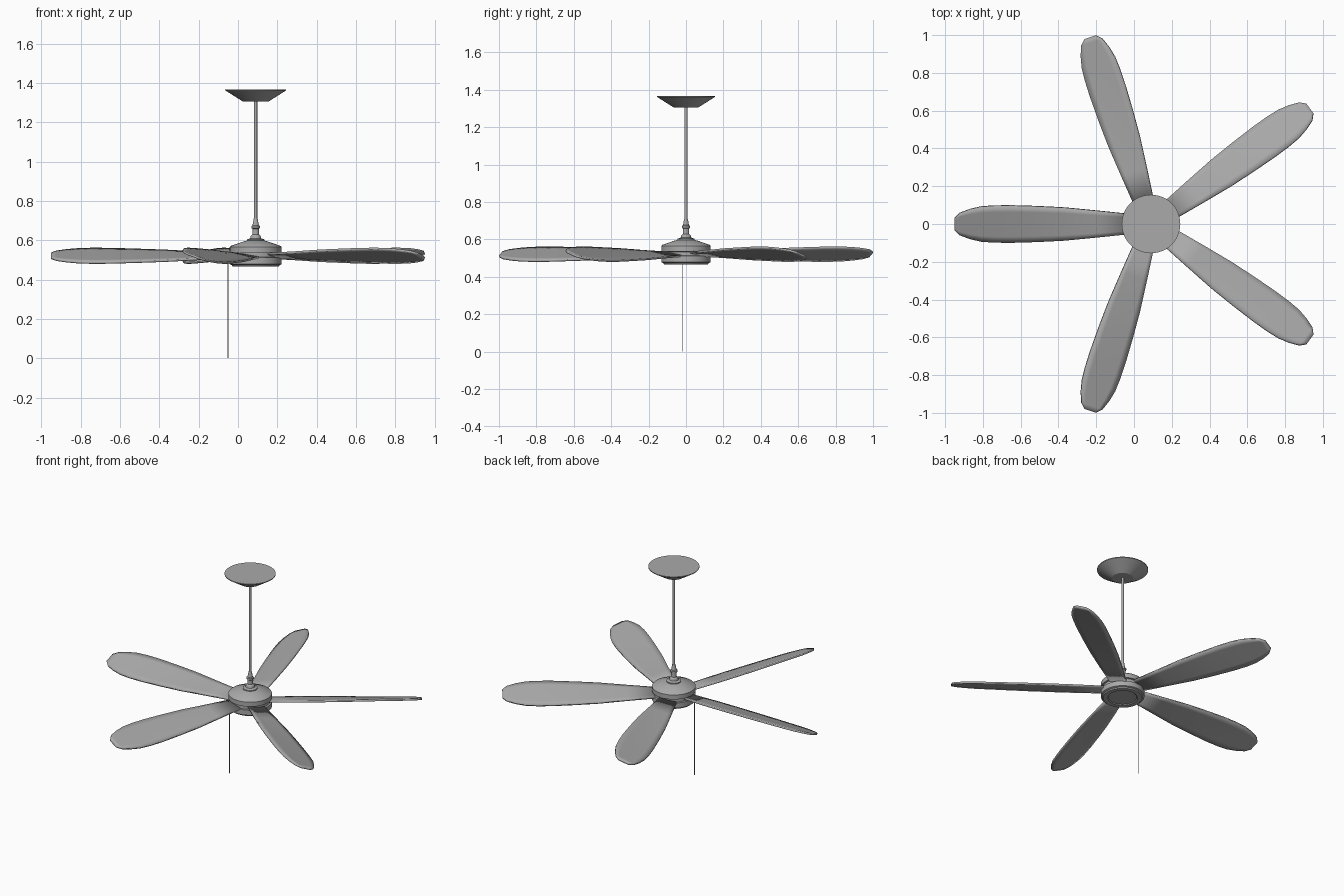
import bpy, bmesh, math
from mathutils import Matrix

if "Cube" in bpy.data.objects:
    bpy.data.objects.remove(bpy.data.objects["Cube"])

AXIS_X = 0.09      # fan axis
BLADE_Z = 0.521    # blade mid height

grey = bpy.data.materials.new("plain grey")
grey.diffuse_color = (0.4, 0.4, 0.4, 1)
grey.use_nodes = True
grey.node_tree.nodes["Principled BSDF"].inputs["Base Color"].default_value = (0.4, 0.4, 0.4, 1)


def finish(name, bm, angle=30):
    bmesh.ops.recalc_face_normals(bm, faces=bm.faces)
    mesh = bpy.data.meshes.new(name)
    bm.to_mesh(mesh)
    bm.free()
    mesh.materials.append(grey)
    obj = bpy.data.objects.new(name, mesh)
    bpy.context.collection.objects.link(obj)
    bpy.ops.object.select_all(action="DESELECT")
    obj.select_set(True)
    bpy.context.view_layer.objects.active = obj
    bpy.ops.object.shade_smooth_by_angle(angle=math.radians(angle))
    return obj


def lathe(name, profile, x=AXIS_X, y=0, sides=48):
    """Turn a (radius, height) profile around a vertical axis and cap its ends."""
    bm = bmesh.new()
    rings = []
    for r, z in profile:
        turn = [2 * math.pi * i / sides for i in range(sides)]
        rings.append([bm.verts.new((x + r * math.cos(a), y + r * math.sin(a), z)) for a in turn])
    for low, high in zip(rings, rings[1:]):
        for i in range(sides):
            j = (i + 1) % sides
            bm.faces.new((low[i], low[j], high[j], high[i]))
    bm.faces.new(rings[0])
    bm.faces.new(rings[-1])
    return finish(name, bm)


# Ceiling mount and rod
lathe("ceiling_canopy", [(0.065, 1.305), (0.155, 1.362), (0.155, 1.367)])
lathe("down_rod", [(0.008, 0.69), (0.008, 1.31)], sides=20)

# Coupling between rod and motor
lathe("rod_coupling", [
    (0.045, 0.595), (0.045, 0.604), (0.028, 0.610), (0.025, 0.622), (0.017, 0.630),
    (0.016, 0.658), (0.022, 0.662), (0.022, 0.672), (0.016, 0.676), (0.010, 0.710)], sides=28)

# Motor housing with a groove for the blades and a stepped underside
lathe("motor_housing", [
    (0.085, 0.472), (0.090, 0.467), (0.118, 0.467), (0.122, 0.474), (0.132, 0.478),
    (0.132, 0.512), (0.122, 0.514), (0.122, 0.534), (0.132, 0.536), (0.132, 0.566),
    (0.127, 0.571), (0.060, 0.594), (0.045, 0.598)])

# Twisted blades: (distance from axis, half width, slope)
SECTIONS = [(0.115, 0.053, 0.18), (0.29, 0.071, 0.24), (0.46, 0.087, 0.30),
            (0.60, 0.094, 0.33), (0.74, 0.098, 0.36), (0.83, 0.097, 0.37),
            (0.90, 0.092, 0.37), (0.96, 0.078, 0.37), (1.013, 0.058, 0.37),
            (1.040, 0.031, 0.37)]
ACROSS = 6
for n in range(5):
    bm = bmesh.new()
    rows = []
    for r, half, slope in SECTIONS:
        steps = [2 * k / ACROSS - 1 for k in range(ACROSS + 1)]
        rows.append([bm.verts.new((r, half * s, -slope * half * s)) for s in steps])
    for a, b in zip(rows, rows[1:]):
        for k in range(ACROSS):
            bm.faces.new((a[k], b[k], b[k + 1], a[k + 1]))
    spin = Matrix.Rotation(math.radians(36 + 72 * n), 4, "Z")
    bm.transform(Matrix.Translation((AXIS_X, 0, BLADE_Z)) @ spin)
    blade = finish(f"blade_{n + 1}", bm)
    thick = blade.modifiers.new("thickness", "SOLIDIFY")
    thick.thickness = 0.011
    thick.offset = 0

# Pull cord hanging from the side of the motor
lathe("pull_cord", [(0.0025, 0.0), (0.0025, 0.495)], x=-0.05, y=-0.02, sides=8)
bm = bmesh.new()
bmesh.ops.create_cube(bm, size=1, matrix=Matrix.Translation((-0.043, -0.02, 0.495))
                      @ Matrix.Diagonal((0.022, 0.009, 0.009, 1)))
finish("cord_outlet", bm)
